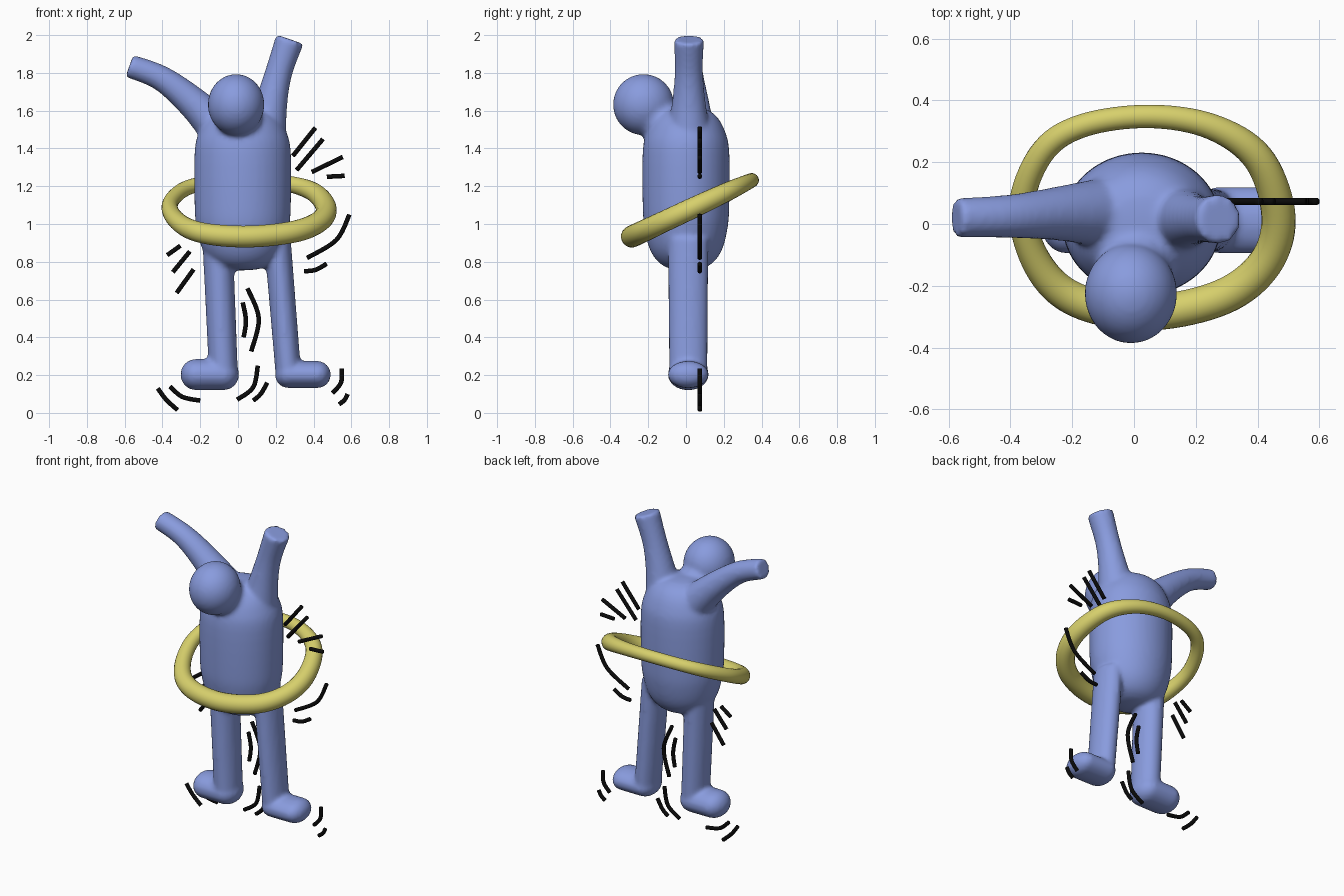
import bpy, bmesh, math
from mathutils import Vector, Matrix

cube = bpy.data.objects.get("Cube")
if cube:
    bpy.data.objects.remove(cube, do_unlink=True)


def material(name, rgb):
    mat = bpy.data.materials.new(name)
    mat.use_nodes = True
    mat.diffuse_color = (*rgb, 1)
    bsdf = next(n for n in mat.node_tree.nodes if n.type == 'BSDF_PRINCIPLED')
    bsdf.inputs["Base Color"].default_value = (*rgb, 1)
    bsdf.inputs["Roughness"].default_value = 0.6
    return mat


blue = material("soft_blue", (0.25, 0.33, 0.73))
yellow = material("hoop_yellow", (0.68, 0.63, 0.15))
black = material("ink_black", (0.003, 0.003, 0.003))


def spline(points, steps, closed=False):
    """Smooth curve through points of (x, y, z, radius)."""
    pts = [Vector(p) for p in points]
    n = len(pts)
    get = (lambda i: pts[i % n]) if closed else (lambda i: pts[max(0, min(n - 1, i))])
    out = []
    for i in range(n if closed else n - 1):
        a, b, c, d = (get(i + k) for k in (-1, 0, 1, 2))
        for s in range(steps):
            t = s / steps
            out.append(0.5 * (2 * b + (c - a) * t + (2 * a - 5 * b + 4 * c - d) * t ** 2
                              + (3 * b - a - 3 * c + d) * t ** 3))
    return out if closed else out + [pts[-1]]


def sweep(bm, path, axis, stretch=1.0, sides=16, closed=False):
    """Tube along the path, with its section stretched along the axis."""
    axis = Vector(axis).normalized()
    n = len(path)
    rings = []
    for i, p in enumerate(path):
        if closed:
            tangent = path[(i + 1) % n] - path[i - 1]
        else:
            tangent = path[min(i + 1, n - 1)] - path[max(i - 1, 0)]
        side = tangent.to_3d().cross(axis).normalized()
        ring = []
        for k in range(sides):
            a = math.tau * k / sides
            offset = side * math.cos(a) + axis * stretch * math.sin(a)
            ring.append(bm.verts.new(p.to_3d() + offset * p.w))
        rings.append(ring)
    for i in range(n if closed else n - 1):
        r, q = rings[i], rings[(i + 1) % n]
        for k in range(sides):
            j = (k + 1) % sides
            bm.faces.new((r[k], r[j], q[j], q[k]))
    if not closed:
        bm.faces.new(rings[0][::-1])
        bm.faces.new(rings[-1])


def ball(bm, centre, size):
    matrix = Matrix.Translation(centre) @ Matrix.Diagonal((*size, 1))
    bmesh.ops.create_uvsphere(bm, u_segments=32, v_segments=20, radius=1, matrix=matrix)


def finish(bm, name, mat):
    bmesh.ops.recalc_face_normals(bm, faces=bm.faces)
    for f in bm.faces:
        f.smooth = True
    mesh = bpy.data.meshes.new(name)
    bm.to_mesh(mesh)
    bm.free()
    mesh.materials.append(mat)
    obj = bpy.data.objects.new(name, mesh)
    bpy.context.collection.objects.link(obj)
    return obj


Y = (0, 1, 0)

# Figure: torso, head and limbs fused into one soft skin
bm = bmesh.new()
profile = [(0.755, 0.03), (0.765, 0.1), (0.8, 0.165), (0.87, 0.215), (0.98, 0.245),
           (1.1, 0.255), (1.38, 0.255), (1.49, 0.23), (1.57, 0.18), (1.61, 0.11), (1.62, 0.03)]
sweep(bm, spline([(0.025, 0, z, r) for z, r in profile], 4), Y, 0.9, 40)

# Head and short neck
ball(bm, (-0.01, -0.225, 1.632), (0.15, 0.162, 0.162))
sweep(bm, spline([(0, -0.2, 1.6, 0.12), (0.01, -0.08, 1.5, 0.13)], 2), (1, 0, 0))

# Raised arms
right_arm = [(-0.575, 0.02, 1.837, 0.062), (-0.4, 0.025, 1.768, 0.068),
             (-0.22, 0.035, 1.625, 0.088), (-0.05, 0.035, 1.45, 0.12)]
left_arm = [(0.275, 0.015, 1.978, 0.077), (0.218, 0.015, 1.81, 0.072),
            (0.178, 0.015, 1.65, 0.085), (0.14, 0.015, 1.45, 0.115)]
for arm in (right_arm, left_arm):
    sweep(bm, spline(arm, 8), Y, 1.04, 24)

# Legs with outward feet: hip, ankle, toe and their radii
for hip, ankle, toe, leg_r, foot_r in (
        (-0.108, -0.077, -0.222, 0.077, 0.083),
        (0.208, 0.267, 0.42, 0.068, 0.072)):
    y, z = 0.012, 0.203
    sweep(bm, spline([(hip, y, 0.92, leg_r * 1.05), (ankle, y, z, leg_r)], 6), Y, 0.102 / leg_r, 24)
    sweep(bm, spline([(ankle, y, z, foot_r), (toe, y, z, foot_r)], 4), Y, 0.108 / foot_r, 24)
    for x in (ankle, toe):
        ball(bm, (x, y, z), (foot_r, 0.108, foot_r))
figure = finish(bm, "dancing_figure", blue)
remesh = figure.modifiers.new("fuse", 'REMESH')
remesh.mode = 'VOXEL'
remesh.voxel_size = 0.013
remesh.use_smooth_shade = True
soften = figure.modifiers.new("soften", 'SMOOTH')
soften.factor = 0.5
soften.iterations = 7

# Tilted hoop, thicker towards the front and left
slope = 0.47
outline = [(-0.36, 0.08, 0.042), (-0.29, 0.24, 0.04), (-0.16, 0.32, 0.038), (0.05, 0.348, 0.038),
           (0.25, 0.315, 0.042), (0.4, 0.215, 0.05), (0.466, 0.04, 0.055), (0.435, -0.11, 0.056),
           (0.31, -0.225, 0.058), (0.1, -0.283, 0.058), (-0.1, -0.273, 0.057),
           (-0.245, -0.21, 0.053), (-0.335, -0.08, 0.047)]
bm = bmesh.new()
loop = [(x, y, 1.068 + slope * y, r) for x, y, r in outline]
sweep(bm, spline(loop, 8, True), (0, -slope, 1), 1.0, 20, True)
finish(bm, "hula_hoop", yellow)

# Motion strokes, each a run of x, z points in one upright plane
groups = {
    "shoulder_strokes": [
        [(0.29, 1.36), (0.41, 1.51)], [(0.31, 1.285), (0.45, 1.45)],
        [(0.39, 1.275), (0.555, 1.355)], [(0.47, 1.25), (0.565, 1.255)]],
    "hip_strokes": [
        [(0.59, 1.05), (0.52, 0.915), (0.365, 0.82)], [(0.35, 0.75), (0.41, 0.757), (0.47, 0.79)],
        [(-0.375, 0.835), (-0.305, 0.885)], [(-0.345, 0.745), (-0.255, 0.855)],
        [(-0.325, 0.635), (-0.235, 0.76)]],
    "knee_strokes": [
        [(0.025, 0.585), (0.042, 0.49), (0.03, 0.4)], [(0.05, 0.66), (0.11, 0.5), (0.07, 0.325)]],
    "foot_strokes": [
        [(0.105, 0.25), (0.08, 0.135), (-0.005, 0.07)], [(0.155, 0.16), (0.12, 0.1), (0.08, 0.065)],
        [(-0.36, 0.14), (-0.295, 0.085), (-0.2, 0.065)], [(-0.425, 0.13), (-0.38, 0.07), (-0.32, 0.015)],
        [(0.55, 0.235), (0.545, 0.16), (0.5, 0.105)], [(0.58, 0.1), (0.565, 0.07), (0.535, 0.045)]],
}
for name, strokes in groups.items():
    bm = bmesh.new()
    for stroke in strokes:
        sweep(bm, spline([(x, 0.073, z, 0.012) for x, z in stroke], 6), Y, 1.0, 10)
    finish(bm, name, black)
